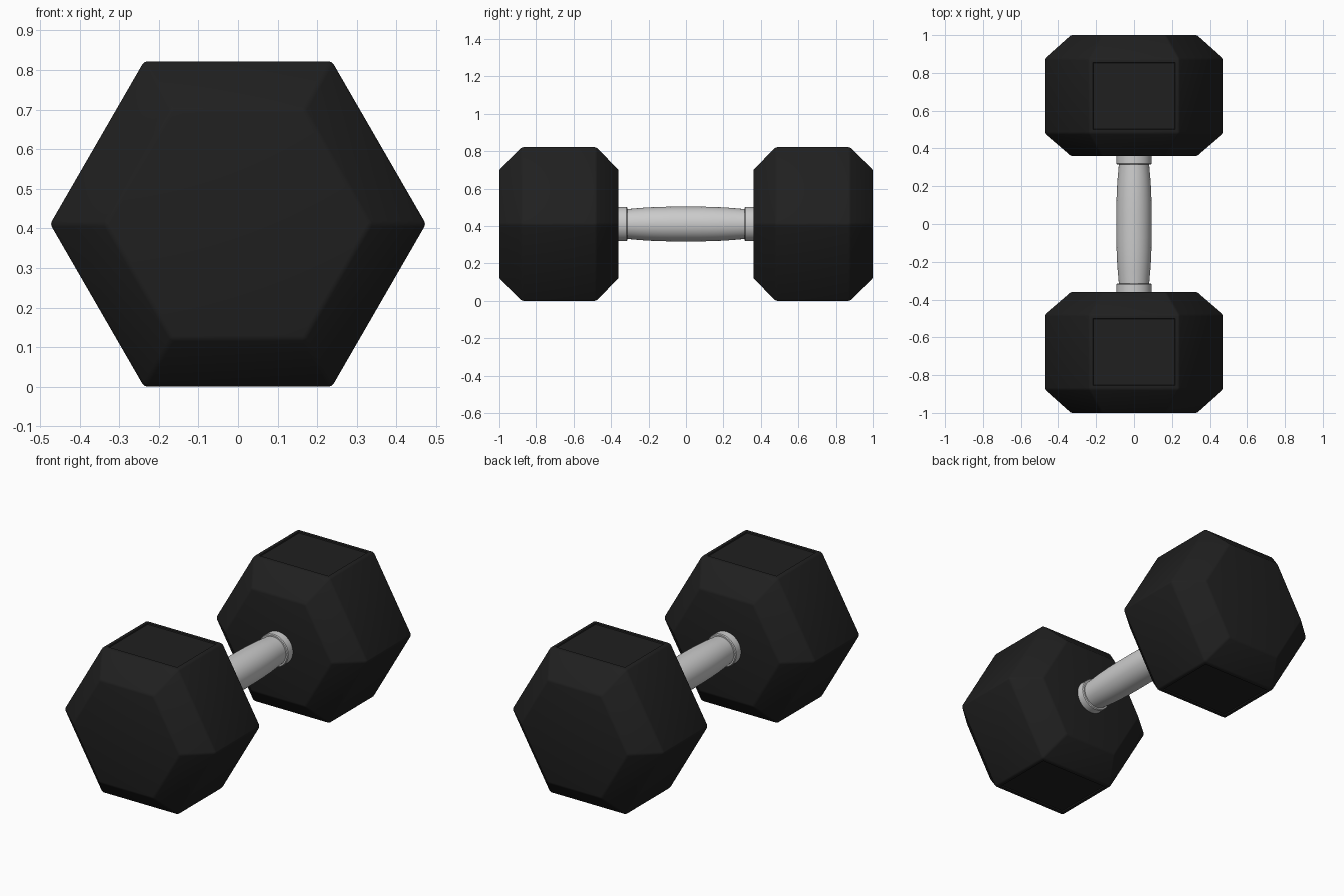
import bpy, bmesh, math

if "Cube" in bpy.data.objects:
    bpy.data.objects.remove(bpy.data.objects["Cube"])

AXIS_Z = 0.411   # height of the handle axis
R = 0.4745       # hexagon corner radius

black = bpy.data.materials.new("black_rubber")
black.diffuse_color = (0.014, 0.014, 0.014, 1)
black.use_nodes = True
black.node_tree.nodes["Principled BSDF"].inputs["Base Color"].default_value = black.diffuse_color


def finish(name, bm, angle, mat=None):
    bmesh.ops.recalc_face_normals(bm, faces=bm.faces)
    mesh = bpy.data.meshes.new(name)
    bm.to_mesh(mesh)
    bm.free()
    ob = bpy.data.objects.new(name, mesh)
    bpy.context.collection.objects.link(ob)
    if mat:
        mesh.materials.append(mat)
    bpy.ops.object.select_all(action='DESELECT')
    ob.select_set(True)
    bpy.context.view_layer.objects.active = ob
    bpy.ops.object.shade_smooth_by_angle(angle=math.radians(angle))
    return ob


def rings(profile, sides):
    """Rings of (y, radius) joined along the y axis and capped."""
    bm = bmesh.new()
    loops = []
    for y, r in profile:
        loops.append([bm.verts.new((r * math.cos(2 * math.pi * k / sides), y,
                                    AXIS_Z + r * math.sin(2 * math.pi * k / sides)))
                      for k in range(sides)])
    for a, b in zip(loops, loops[1:]):
        for k in range(sides):
            n = (k + 1) % sides
            bm.faces.new((a[k], a[n], b[n], b[k]))
    bm.faces.new(loops[0])
    bm.faces.new(loops[-1])
    bmesh.ops.recalc_face_normals(bm, faces=bm.faces)
    return bm


def hex_head(name, s):
    bm = rings([(s * 0.36, 0.335), (s * 0.48, R), (s * 0.875, R), (s * 1.0, 0.335)], 6)
    # softened edges
    bmesh.ops.bevel(bm, geom=bm.edges[:], offset=0.008, segments=2,
                    profile=0.5, affect='EDGES')
    bm.normal_update()
    # shallow panels on the top and bottom flats
    for d in (1, -1):
        flat = max((f for f in bm.faces if f.normal.z * d > 0.99),
                   key=lambda f: f.calc_area())
        bmesh.ops.inset_region(bm, faces=[flat], thickness=0.018)
        bmesh.ops.inset_region(bm, faces=[flat], thickness=0.003, depth=-0.006)
    finish(name, bm, 30, black)


def collar(name, s):
    prof = [(0.37, 0.092), (0.319, 0.092), (0.314, 0.088), (0.314, 0.07)]
    finish(name, rings([(s * y, r) for y, r in prof], 48), 30)


for side, s in (("front", -1), ("back", 1)):
    hex_head(side + "_head", s)
    collar(side + "_collar", s)

# grip swelling toward the middle
half = [(0.33, 0.079), (0.30, 0.081), (0.25, 0.0855), (0.20, 0.089),
        (0.14, 0.0915), (0.07, 0.093)]
grip = [(-y, r) for y, r in half] + [(0, 0.093)] + half[::-1]
finish("grip", rings(grip, 48), 30)
